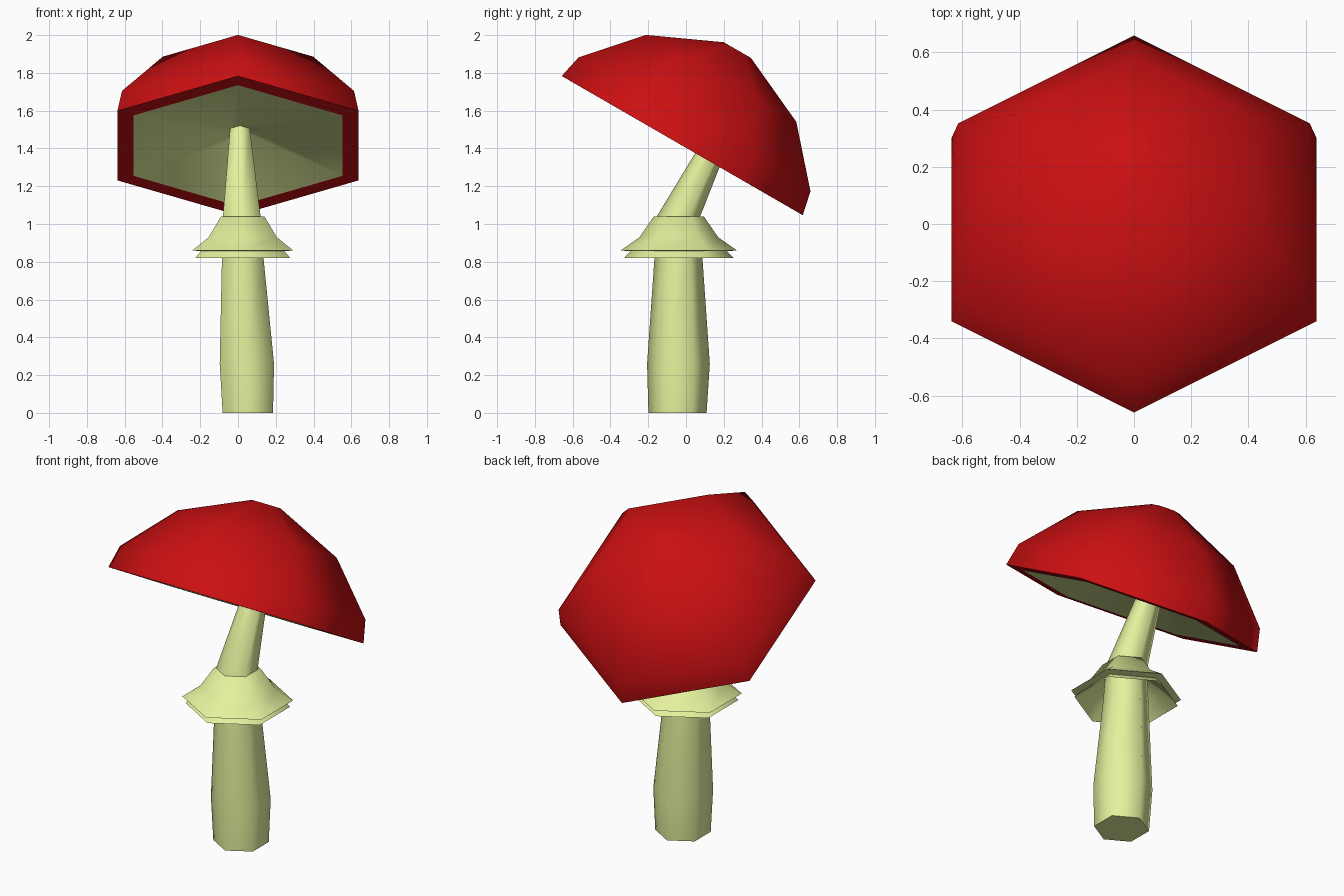
import bpy
from math import radians, sin, cos
from mathutils import Matrix, Vector

if "Cube" in bpy.data.objects:
    bpy.data.objects.remove(bpy.data.objects["Cube"])

SIDES = 6


def material(name, rgb):
    m = bpy.data.materials.new(name)
    m.diffuse_color = (*rgb, 1)
    m.use_nodes = True
    m.node_tree.nodes["Principled BSDF"].inputs["Base Color"].default_value = m.diffuse_color
    return m


red = material("cap_red", (0.6, 0.005, 0.006))
cream = material("pale_green", (0.78, 0.88, 0.34))

# Cap frame: rim centre, leaning 30 degrees towards the back
CAP = Matrix.Translation((0, -0.02, 1.415)) @ Matrix.Rotation(radians(-30), 4, 'X')
FLAT = Matrix.Identity(4)


def ring(x, y, z, r, frame=FLAT):
    """Hexagon with corners on the y axis of its frame."""
    pts = []
    for i in range(SIDES):
        a = radians(90 + 360 * i / SIDES)
        pts.append(frame @ Vector((x + r * cos(a), y + r * sin(a), z)))
    return pts


def loft(name, rings, mat, bottom=False, top=False):
    verts = [p for r in rings for p in r]
    faces = []
    for k in range(len(rings) - 1):
        a, b = k * SIDES, (k + 1) * SIDES
        for i in range(SIDES):
            j = (i + 1) % SIDES
            faces.append((a + i, a + j, b + j, b + i))
    if bottom:
        faces.append(tuple(reversed(range(SIDES))))
    if top:
        faces.append(tuple(range(len(verts) - SIDES, len(verts))))
    mesh = bpy.data.meshes.new(name)
    mesh.from_pydata(verts, [], faces)
    mesh.materials.append(mat)
    ob = bpy.data.objects.new(name, mesh)
    bpy.context.collection.objects.link(ob)
    bpy.ops.object.select_all(action='DESELECT')
    ob.select_set(True)
    bpy.context.view_layer.objects.active = ob
    bpy.ops.object.shade_smooth_by_angle(angle=radians(63))
    return ob


# Cap: rim band underneath, then the dome
dome = [(0.64, 0), (0.737, 0), (0.709, 0.13), (0.46, 0.411), (0.083, 0.584)]
loft("cap", [ring(0, 0, h, r, CAP) for r, h in dome], red, top=True)

# Gills: hollow underside rising to where the stem joins
stem_top = ring(0.01, 0.143, 0.17, 0.06, CAP)
loft("gills", [stem_top, ring(0, 0, 0, 0.64, CAP)], cream)

# Stem: slightly bulging foot, bending back above the skirt
stem = [(0.052, -0.045, 0, 0.154), (0.047, -0.04, 0.26, 0.166),
        (0.025, -0.04, 0.82, 0.127), (0.02, -0.04, 1.04, 0.115)]
loft("stem", [ring(*s) for s in stem] + [stem_top], cream, bottom=True)

# Skirt: hollow double-lipped collar around the stem
skirt = [(0.12, 0.96), (0.2, 0.9), (0.29, 0.82), (0.255, 0.856),
         (0.308, 0.86), (0.208, 0.93), (0.133, 1.04)]
loft("skirt", [ring(0.025, -0.038, z, r) for r, z in skirt], cream, top=True)
